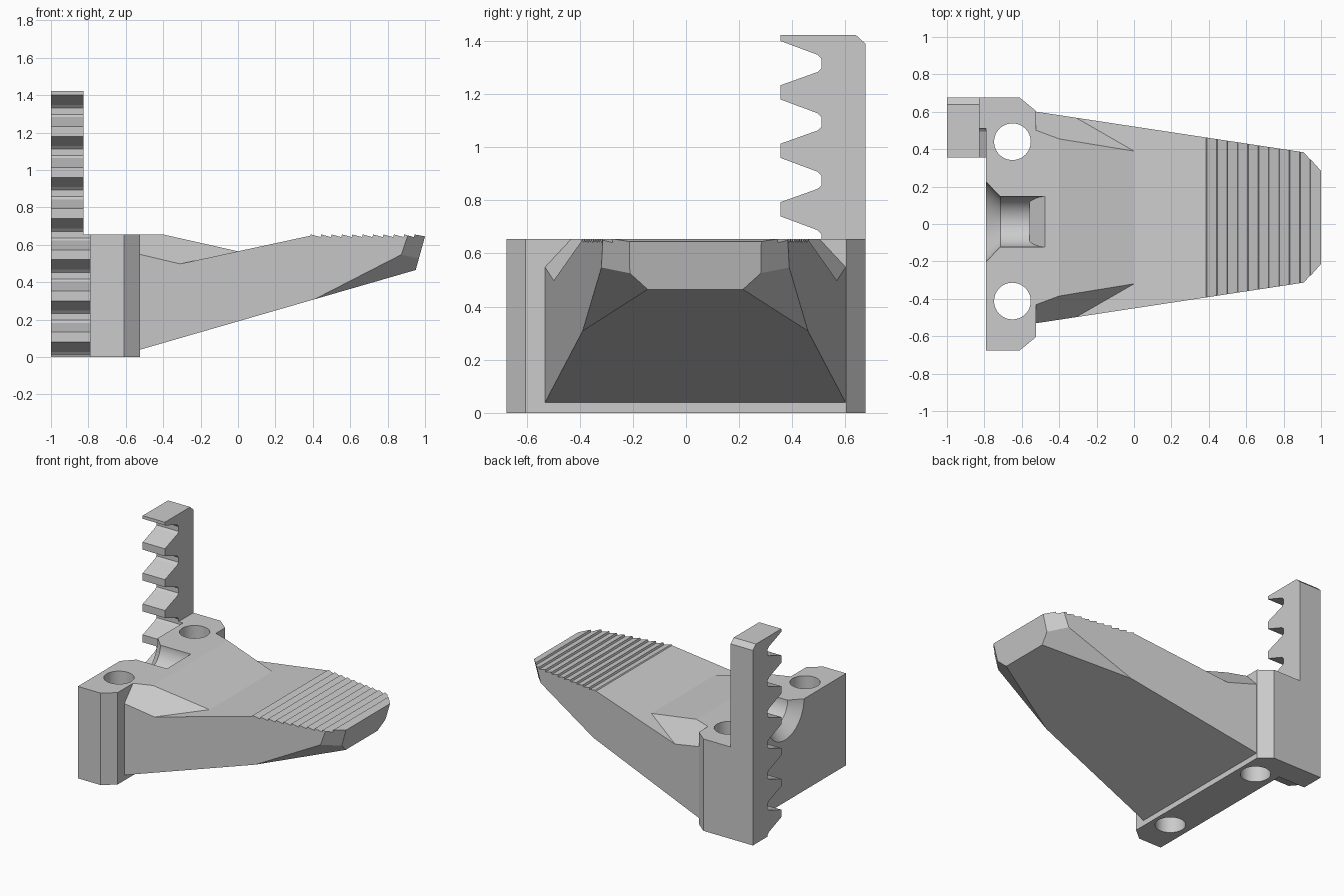
import bpy, bmesh, math
from mathutils import Vector, Matrix

if "Cube" in bpy.data.objects:
    bpy.data.objects.remove(bpy.data.objects["Cube"])

YC = 0.035  # centre line of the tapered blade


def to_object(name, bm):
    bmesh.ops.recalc_face_normals(bm, faces=bm.faces)
    me = bpy.data.meshes.new(name)
    bm.to_mesh(me)
    bm.free()
    ob = bpy.data.objects.new(name, me)
    bpy.context.collection.objects.link(ob)
    return ob


def prism(points, direction):
    bm = bmesh.new()
    face = bm.faces.new([bm.verts.new(p) for p in points])
    new = bmesh.ops.extrude_face_region(bm, geom=[face])["geom"]
    bmesh.ops.translate(bm, vec=direction,
                        verts=[v for v in new if isinstance(v, bmesh.types.BMVert)])
    bmesh.ops.recalc_face_normals(bm, faces=bm.faces)
    return bm


def cut(bm, point, normal):
    geom = bm.verts[:] + bm.edges[:] + bm.faces[:]
    bmesh.ops.bisect_plane(bm, geom=geom, dist=1e-5, plane_co=point,
                           plane_no=normal, clear_outer=True)
    bmesh.ops.holes_fill(bm, edges=[e for e in bm.edges if e.is_boundary], sides=0)


def cut_pair(bm, *pts):
    # slice along a plane through three points, on both sides of the centre line
    for s in (1, -1):
        a, b, c = (Vector((x, s * y + YC, z)) for x, y, z in pts)
        n = (b - a).cross(c - a).normalized()
        if n.dot(Vector((0, YC, 0.4)) - a) > 0:
            n = -n
        cut(bm, a, n)


def cone(r1, r2, start, end, axis, a, b):
    # round cutter along x or z between start and end
    bm = bmesh.new()
    bmesh.ops.create_cone(bm, cap_ends=True, segments=64, radius1=r1, radius2=r2,
                          depth=end - start)
    mid = (start + end) / 2
    if axis == "X":
        bmesh.ops.rotate(bm, verts=bm.verts, matrix=Matrix.Rotation(math.pi / 2, 3, "Y"))
        bmesh.ops.translate(bm, verts=bm.verts, vec=(mid, a, b))
    else:
        bmesh.ops.translate(bm, verts=bm.verts, vec=(a, b, mid))
    return bm


def boolean(ob, other, op):
    m = ob.modifiers.new(op, "BOOLEAN")
    m.operation, m.solver, m.object = op, "EXACT", other
    bpy.context.view_layer.objects.active = ob
    bpy.ops.object.modifier_apply(modifier=m.name)
    bpy.data.objects.remove(other)


# mounting block with two chamfered corners
block = to_object("mounting_block_with_blade", prism(
    [(-.79, -.675, 0), (-.61, -.675, 0), (-.525, -.605, 0), (-.525, .605, 0),
     (-.61, .675, 0), (-.79, .675, 0)], (0, 0, .655)))

# tapered blade with sawtooth grip on top
side = [(-.52, .565, 0), (.91, .348, 0), (.91, .348, 1)]
profile = [(-.6, .017), (.95, .465), (1.0, .645)]
n, x0 = 11, .39
step = (1.0 - x0) / n
for i in reversed(range(n)):
    x = x0 + i * step
    if i < n - 1:
        profile.append((x + step - .004, .641))
    profile.append((x, .655))
profile += [(.385, .648), (0, .565), (-.6, .435)]
bm = prism([(x, -.9, z) for x, z in profile], (0, 1.8, 0))
cut_pair(bm, *side)
cut_pair(bm, (.41, .425, .31), (.95, .178, .464), (.89, .35, .555))
cut_pair(bm, (.91, .348, .655), (1.0, .25, .65), (.965, .252, .537))
blade = to_object("blade", bm)

# raised ridge running from the block down into the blade
bm = prism([(x, -.9, z) for x, z in
            [(-.6, .3), (0, .3), (0, .565), (-.4, .655), (-.6, .655)]], (0, 1.8, 0))
cut_pair(bm, *side)
cut_pair(bm, (0, .355, .565), (-.4, .42, .655), (-.31, .533, .498))
ridge = to_object("ridge", bm)

# toothed rack, thinner above the block
pts = [(.675, 0), (.51, 0), (.51, .01), (.495, .027)]
for k in range(7):
    z = .08 + .22 * k
    pts.append((.355, z))
    if k < 6:
        pts += [(.355, z + .053), (.495, z + .103), (.51, z + .117),
                (.51, z + .152), (.495, z + .168)]
pts += [(.355, 1.422), (.64, 1.422), (.675, 1.39)]
rack = to_object("toothed_rack", prism([(-1, y, z) for y, z in pts], (.22, 0, 0)))
trim = to_object("trim", prism([(-.825, .2, .655), (-.7, .2, .655), (-.7, .2, 1.6),
                                (-.825, .2, 1.6)], (0, .6, 0)))
boolean(rack, trim, "DIFFERENCE")

for part in (blade, ridge, rack):
    boolean(block, part, "UNION")

# vertical screw holes
for y in (.44, -.412):
    boolean(block, to_object("hole", cone(.098, .098, -.1, .8, "Z", -.65, y)), "DIFFERENCE")

# half-round channel with flared mouth and sloped end
cy, cz = .012, .655
boolean(block, to_object("channel", cone(.135, .135, -.78, -.56, "X", cy, cz)), "DIFFERENCE")
bm = cone(.135, .135, -.7, -.45, "X", cy, cz)
cut(bm, (-.56, 0, .57), (1, 0, -1))
boolean(block, to_object("sloped_end", bm), "DIFFERENCE")
boolean(block, to_object("flare", cone(.22, .135, -.7975, -.715, "X", cy, cz)), "DIFFERENCE")

bpy.ops.object.select_all(action="DESELECT")
block.select_set(True)
bpy.context.view_layer.objects.active = block
bpy.ops.object.shade_smooth_by_angle(angle=math.radians(10))
